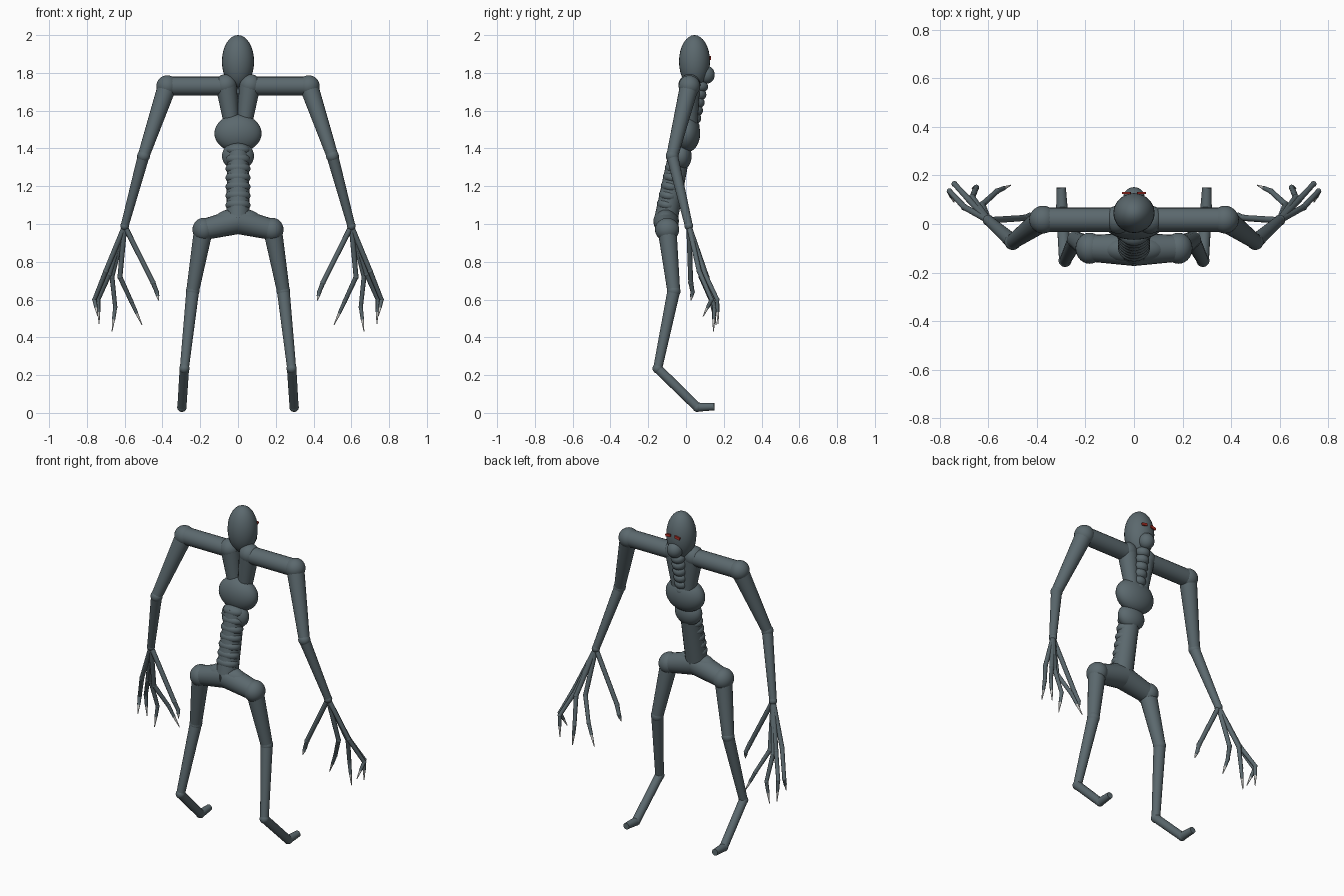
import bpy
import math
from mathutils import Vector

cube = bpy.data.objects.get("Cube")
if cube:
    bpy.data.objects.remove(cube)


def material(name, colour):
    mat = bpy.data.materials.new(name)
    mat.use_nodes = True
    mat.diffuse_color = (*colour, 1)
    mat.node_tree.nodes["Principled BSDF"].inputs["Base Color"].default_value = (*colour, 1)
    return mat


SKIN = material("slate skin", (0.105, 0.14, 0.155))
CLAW = material("pale claw", (0.6, 0.6, 0.58))
RED = material("red eye", (0.45, 0.03, 0.02))


def finish(name, mat):
    obj = bpy.context.object
    obj.name = name
    obj.data.materials.append(mat)
    bpy.ops.object.shade_smooth_by_angle(angle=math.radians(40))
    return obj


def ball(name, centre, size, mat=SKIN, tilt=0):
    bpy.ops.mesh.primitive_uv_sphere_add(segments=28, ring_count=16, location=centre,
                                         rotation=(tilt, 0, 0))
    bpy.context.object.scale = size if isinstance(size, tuple) else (size, size, size)
    return finish(name, mat)


def limb(name, start, end, r1, r2, mat=SKIN, sides=20):
    a, b = Vector(start), Vector(end)
    bpy.ops.mesh.primitive_cone_add(vertices=sides, radius1=r1, radius2=r2,
                                    depth=(b - a).length, location=(a + b) / 2)
    bpy.context.object.rotation_euler = (b - a).to_track_quat("Z", "Y").to_euler()
    return finish(name, mat)


def side(point, s):
    return (point[0] * s, point[1], point[2])


# Head and jaw
ball("head", (0, 0.045, 1.86), (0.085, 0.082, 0.14))
ball("jaw", (0, 0.107, 1.79), (0.045, 0.045, 0.048))

# Breastbone beads from the throat to the ribs
for i in range(6):
    t = i / 5
    ball("breastbone_bead", (0, 0.075 - 0.045 * t, 1.73 - 0.21 * t),
         (0.042, 0.042, 0.034), tilt=-0.2)

# Rib cage and waist
ball("rib_cage", (0, 0.005, 1.48), (0.125, 0.07, 0.1))
ball("waist", (0, -0.025, 1.36), (0.085, 0.055, 0.075))

# Stacked belly and spine beads
for i in range(7):
    t = i / 6
    ball("spine_bead", (0, -0.035 - 0.065 * t, 1.39 - 0.29 * t),
         (0.066, 0.055, 0.038), tilt=-0.2)
limb("belly_core", (0, -0.03, 1.4), (0, -0.105, 1.03), 0.056, 0.062)
ball("pelvis_centre", (0, -0.105, 1.015), (0.13, 0.06, 0.068))

# Joints of the arm and leg on the left side
SHOULDER, ELBOW, WRIST = (0.375, 0.018, 1.73), (0.5, -0.073, 1.36), (0.6, 0.015, 0.99)
HIP, KNEE, ANKLE = (0.183, -0.1, 0.97), (0.24, -0.065, 0.645), (0.284, -0.15, 0.235)
HEEL, TOE = (0.297, 0.06, 0.03), (0.3, 0.15, 0.033)

# Each finger: knuckle, middle joint, claw tip
FINGERS = {
    "thumb": ((0.45, 0.025, 0.69), (0.43, 0.035, 0.64), (0.42, 0.025, 0.595)),
    "index": ((0.625, 0.08, 0.72), (0.565, 0.135, 0.59), (0.508, 0.16, 0.465)),
    "middle": ((0.667, 0.11, 0.72), (0.65, 0.15, 0.56), (0.667, 0.145, 0.43)),
    "ring": ((0.68, 0.1, 0.735), (0.74, 0.165, 0.6), (0.735, 0.17, 0.47)),
    "little": ((0.7, 0.07, 0.75), (0.76, 0.135, 0.6), (0.742, 0.09, 0.51)),
}

for s, label in ((1, "left"), (-1, "right")):
    def joint(name, point, size):
        ball(f"{label}_{name}", side(point, s), size)

    def bone(name, start, end, r1, r2, mat=SKIN, sides=20):
        limb(f"{label}_{name}", side(start, s), side(end, s), r1, r2, mat, sides)

    # Chest muscle running from the collar to the ribs
    joint("collar", (0.065, 0.018, 1.735), 0.058)
    bone("chest", (0.062, 0.018, 1.73), (0.03, 0.02, 1.5), 0.056, 0.038)

    # Arm
    bone("collar_arm", (0.06, 0.018, 1.73), SHOULDER, 0.05, 0.05)
    joint("shoulder", SHOULDER, 0.057)
    bone("upper_arm", SHOULDER, ELBOW, 0.05, 0.031)
    joint("elbow", ELBOW, 0.034)
    bone("forearm", ELBOW, WRIST, 0.031, 0.021)
    joint("wrist", WRIST, 0.023)

    # Fingers with pale claws
    for finger, (knuckle, middle, tip) in FINGERS.items():
        root = Vector(middle).lerp(Vector(tip), 0.5)
        bone(finger + "_palm", WRIST, knuckle, 0.014, 0.013, SKIN, 10)
        joint(finger + "_knuckle", knuckle, 0.014)
        bone(finger + "_middle", knuckle, middle, 0.013, 0.011, SKIN, 10)
        joint(finger + "_joint", middle, 0.012)
        bone(finger + "_end", middle, root, 0.011, 0.009, SKIN, 10)
        bone(finger + "_claw", root, tip, 0.008, 0.002, CLAW, 10)

    # Hip and leg
    bone("pelvis", (0, -0.105, 1.015), HIP, 0.068, 0.055)
    joint("hip", HIP, (0.058, 0.064, 0.062))
    bone("thigh", HIP, KNEE, 0.05, 0.034)
    joint("knee", KNEE, 0.036)
    bone("shin", KNEE, ANKLE, 0.034, 0.024)
    joint("ankle", ANKLE, 0.027)
    bone("foot", ANKLE, HEEL, 0.025, 0.024)
    joint("ball_of_foot", HEEL, 0.025)
    bone("toe", HEEL, TOE, 0.024, 0.019)

    # Eye plate
    bpy.ops.mesh.primitive_cube_add(size=1, location=(0.031 * s, 0.128, 1.878),
                                    rotation=(0, 0.2 * s, 0))
    bpy.context.object.scale = (0.034, 0.009, 0.015)
    finish(f"{label}_eye", RED)
